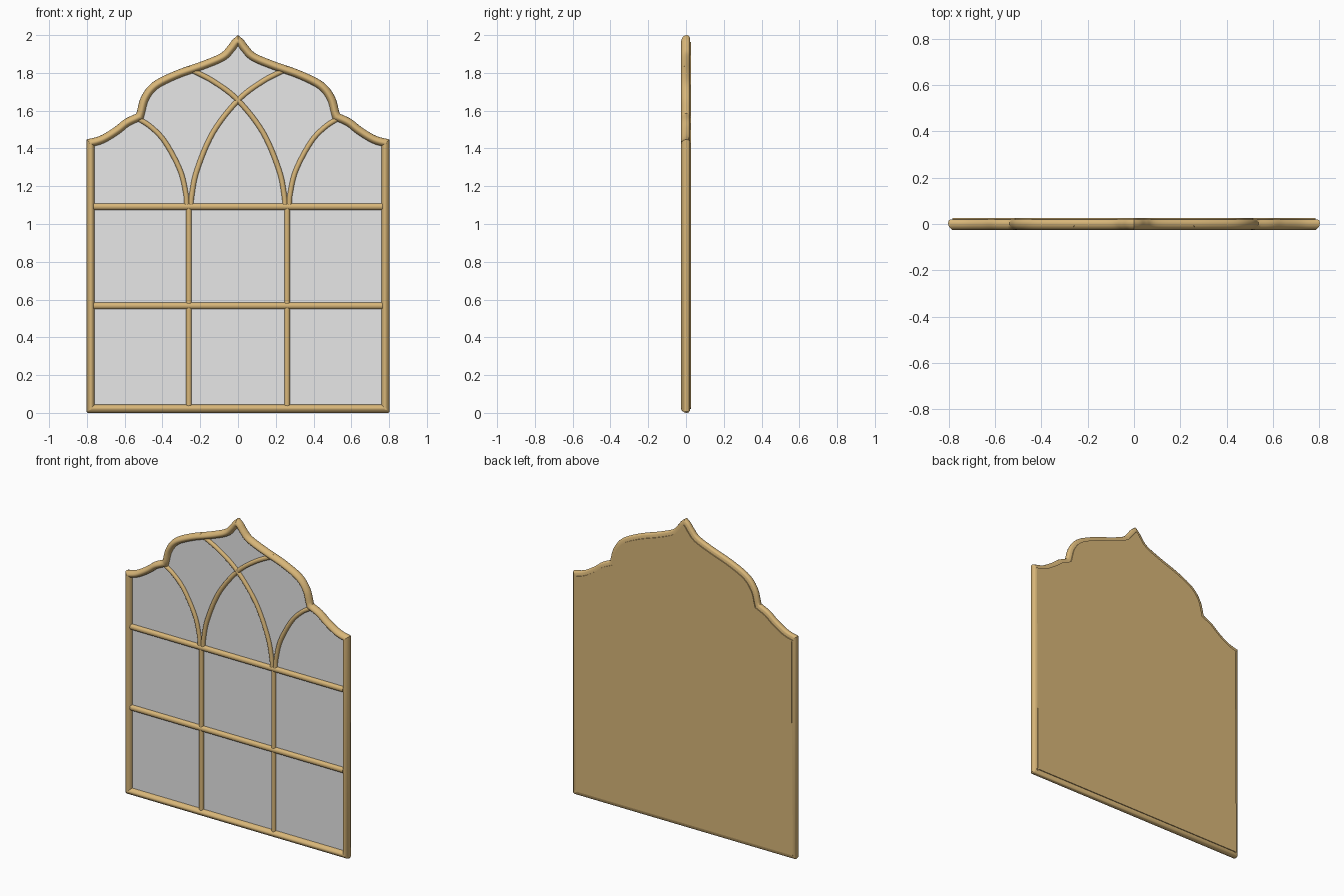
import bpy, bmesh, math
from mathutils import Vector

if "Cube" in bpy.data.objects:
    bpy.data.objects.remove(bpy.data.objects["Cube"])


def material(name, col):
    m = bpy.data.materials.new(name)
    m.diffuse_color = (*col, 1)
    m.use_nodes = True
    m.node_tree.nodes["Principled BSDF"].inputs["Base Color"].default_value = m.diffuse_color
    return m


WOOD = material("warm wood", (0.69, 0.47, 0.19))
GLASS = material("pale grey mirror", (0.8, 0.8, 0.8))


def spline(pts, n=6):
    """Smooth curve through the given points."""
    p = [Vector(q) for q in pts]
    p = [2 * p[0] - p[1]] + p + [2 * p[-1] - p[-2]]
    out = []
    for i in range(1, len(p) - 2):
        a, b, c, d = p[i - 1:i + 3]
        for k in range(n):
            t = k / n
            out.append(0.5 * (2 * b + (c - a) * t + (2 * a - 5 * b + 4 * c - d) * t * t
                              + (3 * b - a - 3 * c + d) * t ** 3))
    return out + [p[-2]]


def miters(path, closed):
    """Left-hand offset direction at each path point."""
    n, res = len(path), []
    for i in range(n):
        ns = []
        for a, b in ((i - 1, i), (i, i + 1)):
            if closed or (a >= 0 and b < n):
                d = (path[b % n] - path[a % n]).normalized()
                ns.append(Vector((-d.y, d.x)))
        if len(ns) == 1:
            ns *= 2
        res.append((ns[0] + ns[1]) / max(0.4, 1 + ns[0].dot(ns[1])))
    return res


def finish(bm, name, mat):
    bmesh.ops.recalc_face_normals(bm, faces=bm.faces)
    me = bpy.data.meshes.new(name)
    bm.to_mesh(me)
    bm.free()
    me.materials.append(mat)
    me.shade_smooth()
    me.set_sharp_from_angle(angle=math.radians(40))
    ob = bpy.data.objects.new(name, me)
    bpy.context.collection.objects.link(ob)
    return ob


def sweep(name, rails, closed):
    """Skin between rails; each rail holds one profile point along the path."""
    bm = bmesh.new()
    vs = [[bm.verts.new(c) for c in r] for r in rails]
    m, n = len(vs), len(vs[0])
    for j in range(m):
        for i in range(n if closed else n - 1):
            k, l = (i + 1) % n, (j + 1) % m
            bm.faces.new((vs[j][i], vs[j][k], vs[l][k], vs[l][i]))
    if not closed:
        bm.faces.new([r[0] for r in vs])
        bm.faces.new([r[-1] for r in vs])
    return finish(bm, name, WOOD)


# Outline, counter-clockwise seen from the front
shoulder = spline([(0.803, 1.447), (0.73, 1.467), (0.655, 1.512), (0.60, 1.555), (0.538, 1.585)])
crown = spline([(0.538, 1.585), (0.512, 1.675), (0.452, 1.75), (0.335, 1.81), (0.195, 1.86),
                (0.095, 1.902), (0.056, 1.94), (0.029, 1.975), (0, 2.0)])
half = [Vector((0.795, 0)), Vector((0.803, 0.008))] + shoulder + crown[1:]
outline = half + [Vector((-p.x, p.y)) for p in reversed(half[:-1])]
TIP = len(half) - 1
DIRS = miters(outline, True)


def inset(d):
    """Outline moved inwards, kept on its own side of the centre line."""
    top = outline[TIP] + DIRS[TIP] * d
    res = []
    for i, (p, m) in enumerate(zip(outline, DIRS)):
        q = p + m * d
        q.x = 0 if i == TIP else (max(q.x, 0) if i < TIP else min(q.x, 0))
        if p.y > 1.8:
            q.y = min(q.y, top.y)
        res.append(q)
    return res


def panel(name, d, y0, y1, mat):
    pts = []
    for q in inset(d):
        if not pts or (q - pts[-1]).length > 1e-4:
            pts.append(q)
    bm = bmesh.new()
    a = [bm.verts.new((q.x, y0, q.y)) for q in pts]
    b = [bm.verts.new((q.x, y1, q.y)) for q in pts]
    bm.faces.new(a)
    bm.faces.new(b)
    for i in range(len(a)):
        k = (i + 1) % len(a)
        bm.faces.new((a[i], a[k], b[k], b[i]))
    finish(bm, name, mat)


# Moulded outer frame: (inset, depth) cross-section with a rounded front
profile = [(0.001, -0.004), (0.004, -0.012), (0.010, -0.019), (0.017, -0.024), (0.024, -0.026),
           (0.031, -0.023), (0.037, -0.017), (0.042, -0.009), (0.044, 0.006),
           (0.034, 0.020), (0.010, 0.020), (0.003, 0.015), (0, 0.005)]
sweep("outer_frame", [[(q.x, y, q.y) for q in inset(d)] for d, y in profile], True)

# Mirror pane and back board
panel("mirror_pane", 0.036, 0.0, 0.004, GLASS)
panel("back_board", 0.028, 0.005, 0.026, WOOD)


def bar(name, pts, width, front, smooth=False):
    """Half-round glazing bar along a path in the x-z plane."""
    path = spline(pts) if smooth else [Vector(p) for p in pts]
    dirs = miters(path, False)
    back = 0.003
    prof = [(math.cos(math.pi * k / 8) * width / 2,
             -0.004 - math.sin(math.pi * k / 8) * (-0.004 - front)) for k in range(9)]
    prof = [(width / 2, back)] + prof + [(-width / 2, back)]
    sweep(name, [[((p + m * s).x, y, (p + m * s).y) for p, m in zip(path, dirs)]
                 for s, y in prof], False)


# Straight glazing bars
for name, z in (("upper_crossbar", 1.092), ("lower_crossbar", 0.567)):
    bar(name, [(-0.765, z), (0.765, z)], 0.035, -0.019)

# Upright bars and the interlaced arches, mirrored left and right
for side, s in (("left", -1), ("right", 1)):
    bar(side + "_upright", [(s * 0.26, 0.035), (s * 0.26, 1.092)], 0.028, -0.016)
    outer = [(0.271, 1.09), (0.276, 1.16), (0.307, 1.286), (0.386, 1.434), (0.46, 1.513), (0.535, 1.562)]
    inner = [(0.249, 1.09), (0.245, 1.15), (0.217, 1.286), (0.132, 1.485), (0, 1.655),
             (-0.13, 1.755), (-0.265, 1.825)]
    bar(side + "_outer_arch", [(s * x, z) for x, z in outer], 0.026, -0.016, True)
    bar(side + "_inner_arch", [(s * x, z) for x, z in inner], 0.027, -0.016 - 0.0005 * s, True)
